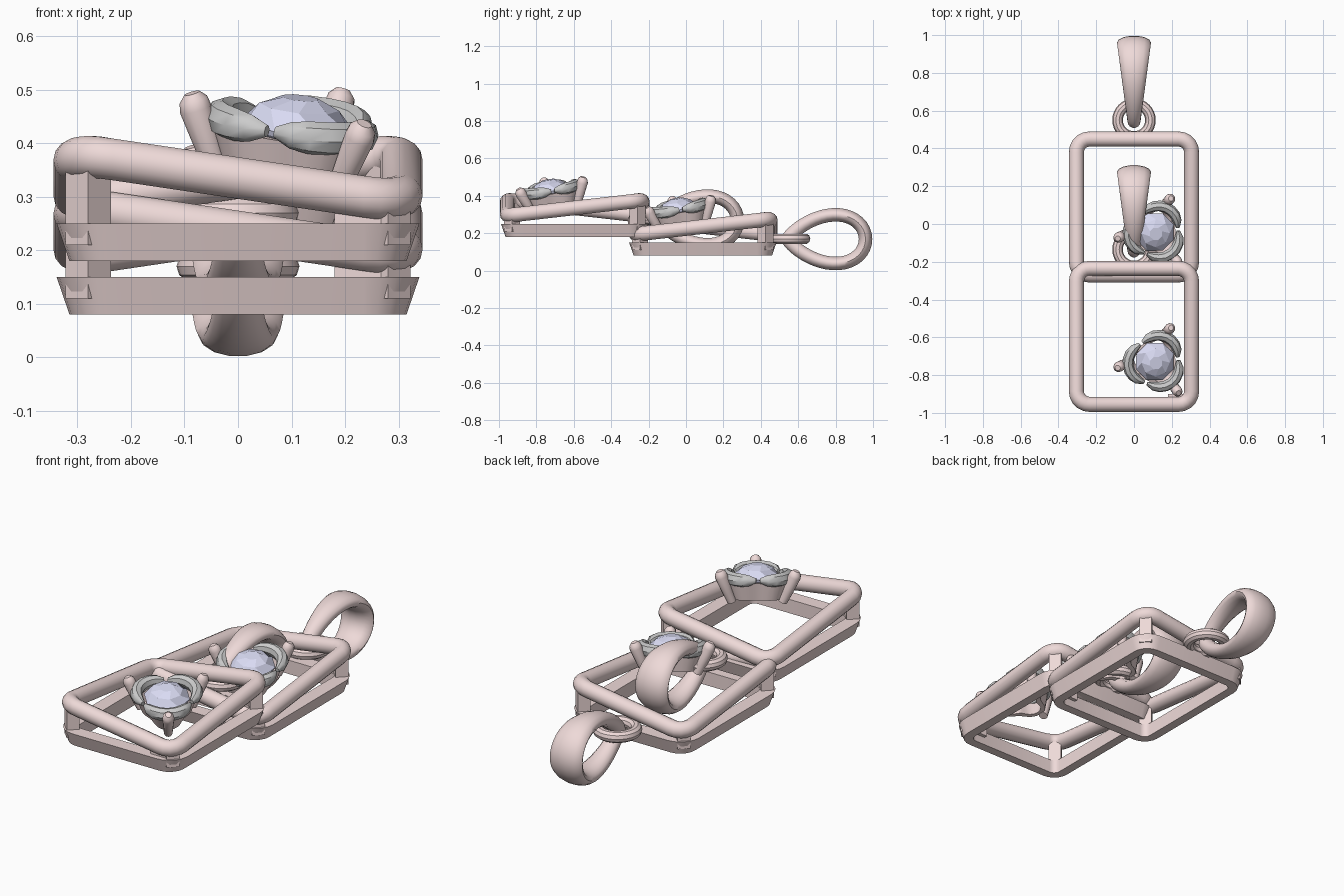
import bpy, bmesh, math
from math import sin, cos, pi, radians
from mathutils import Vector, Matrix

if "Cube" in bpy.data.objects:
    bpy.data.objects.remove(bpy.data.objects["Cube"])


def material(name, col):
    m = bpy.data.materials.new(name)
    m.diffuse_color = (*col, 1)
    m.use_nodes = True
    m.node_tree.nodes["Principled BSDF"].inputs["Base Color"].default_value = m.diffuse_color
    return m


ROSE = material("rose_metal", (0.86, 0.70, 0.69))
BLUE = material("pale_blue_gem", (0.70, 0.71, 0.90))


def loft(name, rings, mat=None, closed=False, caps=True, angle=35, xf=Matrix()):
    """Skin a list of equal-length point rings."""
    bm = bmesh.new()
    vs = [[bm.verts.new(p) for p in r] for r in rings]
    n, k = len(vs), len(vs[0])
    for i in range(n if closed else n - 1):
        a, b = vs[i], vs[(i + 1) % n]
        for j in range(k):
            bm.faces.new((a[j], a[(j + 1) % k], b[(j + 1) % k], b[j]))
    if caps and not closed:
        bm.faces.new(vs[0])
        bm.faces.new(vs[-1])
    bm.transform(xf)
    bmesh.ops.recalc_face_normals(bm, faces=bm.faces)
    me = bpy.data.meshes.new(name)
    bm.to_mesh(me)
    bm.free()
    ob = bpy.data.objects.new(name, me)
    bpy.context.collection.objects.link(ob)
    if mat:
        me.materials.append(mat)
    if angle:
        bpy.ops.object.select_all(action='DESELECT')
        ob.select_set(True)
        bpy.context.view_layer.objects.active = ob
        bpy.ops.object.shade_smooth_by_angle(angle=radians(angle))
    return ob


def rounded_rect(hx, hy, r, steps=5):
    """Centre line points with their outward directions."""
    out = []
    for q, (sx, sy) in enumerate([(1, 1), (-1, 1), (-1, -1), (1, -1)]):
        for i in range(steps + 1):
            a = (q + i / steps) * pi / 2
            d = Vector((cos(a), sin(a), 0))
            out.append((Vector((sx * (hx - r), sy * (hy - r), 0)) + d * r, d))
    return out


def circle(n):
    return [(cos(2 * pi * i / n), sin(2 * pi * i / n)) for i in range(n)]


def box(name, x, y, sx, sy, z0, z1, turn, xf):
    c = [(-sx, -sy), (sx, -sy), (sx, sy), (-sx, sy)]
    place = xf @ Matrix.Translation((x, y, 0)) @ Matrix.Rotation(turn, 4, 'Z')
    loft(name, [[(a, b, z) for a, b in c] for z in (z0, z1)], ROSE, angle=0, xf=place)


def saddle(x, y):
    return 0.235 + 0.04 * max(-1, min(1, x / 0.27)) * max(-1, min(1, y / 0.35))


def frame(tag, xf):
    path = rounded_rect(0.305, 0.36, 0.07)
    # twisted round upper frame
    loft(tag + "_upper_frame",
         [[p + d * 0.04 * a + Vector((0, 0, saddle(p.x, p.y) + 0.04 * b)) for a, b in circle(14)]
          for p, d in path], ROSE, closed=True, xf=xf)
    # flat lower frame, tapered on the outside
    sec = [(-0.037, 0.15), (0.034, 0.15), (0.01, 0.08), (-0.037, 0.08)]
    loft(tag + "_lower_frame",
         [[p + d * a + Vector((0, 0, z)) for a, z in sec] for p, d in path],
         ROSE, closed=True, xf=xf)
    # corner posts
    for sx in (-1, 1):
        for sy in (-1, 1):
            box(tag + "_corner_post", sx * 0.28, sy * 0.335, 0.03, 0.03,
                0.11, saddle(sx, sy), pi / 4, xf)
    # block carrying the setting
    box(tag + "_setting_block", 0.23, -0.335, 0.05, 0.03, 0.12, 0.20, 0, xf)


def setting(tag, xf):
    tilt = Vector((0, 0, 1)).rotation_difference(Vector((0.105, -0.172, 1))).to_matrix().to_4x4()
    xf = xf @ Matrix.Translation((0.115, -0.14, 0.373)) @ tilt
    base = radians(67)

    # three-lobed tapered cup
    def lobe(scale, inset, z):
        ring = []
        for i in range(36):
            a = 2 * pi * i / 36
            r = (0.136 + 0.026 * cos(3 * (a - base))) * scale - inset
            ring.append((r * cos(a), r * sin(a), z))
        return ring
    loft(tag + "_setting_cup", [lobe(1, 0, -0.055), lobe(0.78, 0, -0.14),
                                lobe(0.78, 0.025, -0.14), lobe(1, 0.025, -0.055)],
         ROSE, closed=True, xf=xf)

    for k in range(3):
        turn = xf @ Matrix.Rotation(base + k * 2 * pi / 3, 4, 'Z')
        # prong leaning outwards, with domed tip
        prof = [(0.135, -0.15, 0.02), (0.16, -0.10, 0.023), (0.194, -0.025, 0.028),
                (0.2, -0.008, 0.025), (0.204, 0.004, 0.014)]
        loft(tag + "_prong", [[(x + r * a, r * b, z - 0.4 * r * a) for a, b in circle(12)]
                              for x, z, r in prof], ROSE, xf=turn)
        # crescent side stone
        rings = []
        for i in range(9):
            t = -1 + i / 4
            a = radians(56) * t
            s = 1 - 0.65 * t ** 4
            m = 0.124 + 0.021 * cos(a * 1.6)
            rings.append([((m + 0.029 * s * u) * cos(a), (m + 0.029 * s * u) * sin(a),
                           -0.038 + 0.032 * s * v) for u, v in circle(8)])
        loft(tag + "_crescent_stone", rings, angle=40, xf=turn)

    # faceted round centre stone
    prof = [(0.015, -0.13, 0), (0.105, -0.05, 0.5), (0.108, -0.04, 0.5),
            (0.075, -0.005, 0), (0.035, 0.012, 0.5)]
    loft(tag + "_centre_gem",
         [[(r * cos((i + o) * pi / 4), r * sin((i + o) * pi / 4), z) for i in range(8)]
          for r, z, o in prof], BLUE, angle=0, xf=xf)


def hanger(tag, xf):
    # flat jump ring
    loft(tag + "_jump_ring",
         [[((0.087 + 0.028 * u) * c, 0.46 + (0.087 + 0.028 * u) * s, 0.17 + 0.028 * v)
           for u, v in circle(10)] for c, s in circle(32)], ROSE, closed=True, xf=xf)

    # teardrop bail widening towards its far end
    def mid(t):
        return Vector((0, 0.6625 - 0.2075 * cos(t),
                       0.168 + 0.155 * sin(t) * abs(sin(t / 2)) ** 0.6))
    rings = []
    n = 40
    for i in range(n):
        t = 2 * pi * i / n
        d = (mid(t + 0.02) - mid(t - 0.02)).normalized()
        nrm = Vector((0, -d.z, d.y))
        w = 0.035 + 0.055 * (1 - cos(t)) / 2
        rings.append([mid(t) + nrm * 0.037 * v + Vector((w * u, 0, 0)) for u, v in circle(14)])
    loft(tag + "_bail", rings, ROSE, closed=True, angle=50, xf=xf)


# two identical pendants, one overlapping the other
for tag, y, z in (("rear", 0.09, 0.0), ("front", -0.595, 0.1)):
    place = Matrix.Translation((0, y, z))
    frame(tag, place)
    setting(tag, place)
    hanger(tag, place)
